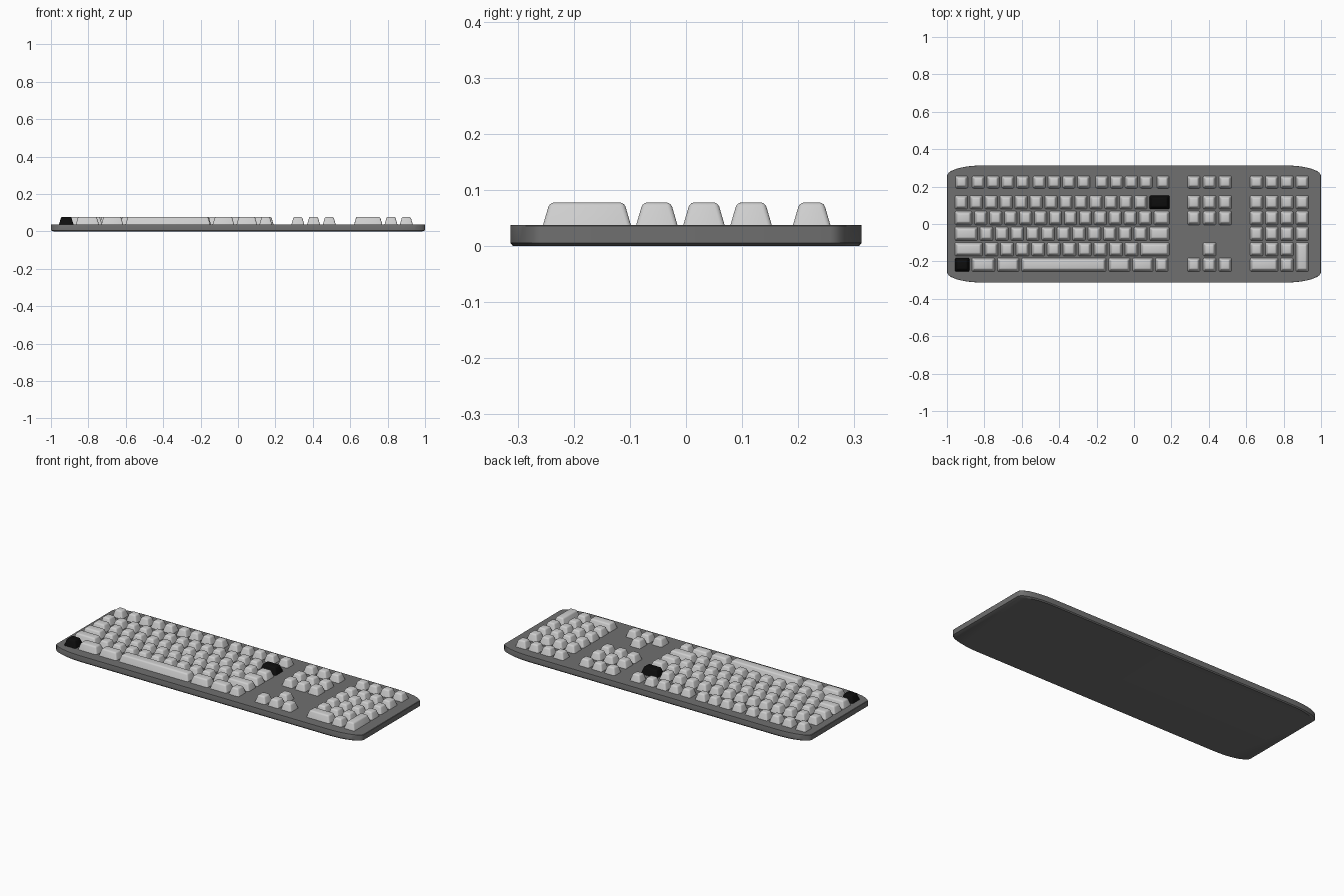
import bpy, bmesh, math

cube = bpy.data.objects.get("Cube")
if cube:
    bpy.data.objects.remove(cube)


def material(name, r, g, b):
    mat = bpy.data.materials.new(name)
    mat.use_nodes = True
    mat.diffuse_color = (r, g, b, 1)
    mat.node_tree.nodes["Principled BSDF"].inputs["Base Color"].default_value = (r, g, b, 1)
    return mat


CASE = material("case grey", 0.16, 0.16, 0.16)
KEY = material("key light grey", 0.62, 0.62, 0.62)
ACCENT = material("accent black", 0.004, 0.004, 0.004)


def finish(name, bm, mat, angle):
    bmesh.ops.recalc_face_normals(bm, faces=bm.faces)
    mesh = bpy.data.meshes.new(name)
    bm.to_mesh(mesh)
    bm.free()
    mesh.materials.append(mat)
    obj = bpy.data.objects.new(name, mesh)
    bpy.context.collection.objects.link(obj)
    bpy.ops.object.select_all(action="DESELECT")
    bpy.context.view_layer.objects.active = obj
    obj.select_set(True)
    bpy.ops.object.shade_smooth_by_angle(angle=math.radians(angle))


# Case: plate with elliptical corners and a small chamfer underneath
def build_case():
    hx, hy, rx, ry, steps = 1.0, 0.313, 0.19, 0.056, 10
    outline = []
    for quarter, (sx, sy) in enumerate([(1, 1), (-1, 1), (-1, -1), (1, -1)]):
        for i in range(steps + 1):
            a = math.pi / 2 * (quarter + i / steps)
            outline.append((sx * (hx - rx) + rx * math.cos(a),
                            sy * (hy - ry) + ry * math.sin(a)))
    bm = bmesh.new()
    rings = [[bm.verts.new((x * s, y * s, z)) for x, y in outline]
             for s, z in [(0.985, 0), (1, 0.006), (1, 0.036), (0.998, 0.038)]]
    bm.faces.new(rings[0])
    bm.faces.new(rings[-1])
    n = len(outline)
    for low, high in zip(rings, rings[1:]):
        for i in range(n):
            j = (i + 1) % n
            bm.faces.new((low[i], low[j], high[j], high[i]))
    finish("case", bm, CASE, 30)


# Keycap: tapered block with rounded sides and top
def add_key(bm, x, y, w, d):
    z0, z1, inset = 0.037, 0.078, 0.012
    loops = []
    for z, t in [(z0, 0), (z1, inset)]:
        loops.append([bm.verts.new((x + sx * (w / 2 - t), y + sy * (d / 2 - t), z))
                      for sx, sy in [(-1, -1), (1, -1), (1, 1), (-1, 1)]])
    low, high = loops
    bm.faces.new(low[::-1])
    top = bm.faces.new(high)
    for i in range(4):
        j = (i + 1) % 4
        bm.faces.new((low[i], low[j], high[j], high[i]))
    edges = list(top.edges) + [bm.edges.get((a, b)) for a, b in zip(low, high)]
    bmesh.ops.bevel(bm, geom=edges, offset=0.008, segments=3, profile=0.5, affect="EDGES")


ROWS = [0.224, 0.116, 0.032, -0.052, -0.135, -0.218]
DEPTH, GAP, LEFT, UNIT = 0.074, 0.013, -0.957, 0.08


def key_group(name, keys, mat=KEY):
    bm = bmesh.new()
    for x, row, w in keys:
        add_key(bm, x, ROWS[row], w, 0.067 if row == 0 else DEPTH)
    finish(name, bm, mat, 50)


def run(row, widths):
    """Lay keys side by side from the left margin; widths are in key units."""
    x, keys = LEFT, []
    for w in widths:
        keys.append((x + (w * UNIT - GAP) / 2, row, w * UNIT - GAP))
        x += w * UNIT
    return keys


build_case()

# Function row: single key, three groups of four, single key
function_x = [-0.922, 0.155] + [s + i * 0.079 for s in (-0.832, -0.506, -0.172) for i in range(4)]
key_group("function_keys", [(x, 0, 0.067) for x in function_x])

# Main block rows, with the two dark accent keys kept apart
number_row = run(1, [1] * 13 + [1.5])
bottom_row = run(5, [1.13, 1.7, 1.62, 5.82, 1.6, 1.53, 1.0])
key_group("number_keys", number_row[:-1])
key_group("upper_letter_keys", run(2, [1.3] + [1] * 12 + [1.2]))
key_group("home_letter_keys", run(3, [1.67] + [1.03] * 11 + [1.49]))
key_group("lower_letter_keys", run(4, [2] + [1.04] * 10 + [2.09]))
key_group("bottom_keys", bottom_row[1:])
key_group("backspace_key", number_row[-1:], ACCENT)
key_group("corner_key", bottom_row[:1], ACCENT)

# Navigation cluster and arrow keys
nav_x = [0.32, 0.404, 0.488]
key_group("navigation_keys", [(x, r, 0.069) for r in range(3) for x in nav_x])
key_group("arrow_keys", [(nav_x[1], 4, 0.069)] + [(x, 5, 0.069) for x in nav_x])

# Number pad, with a wide zero key and a tall enter key
pad_x = [0.655, 0.737, 0.818, 0.9]
pad = [(x, r, 0.069) for r in range(4) for x in pad_x]
pad += [(x, 4, 0.069) for x in pad_x[:3]]
pad += [((pad_x[0] + pad_x[1]) / 2, 5, 0.15), (pad_x[2], 5, 0.069)]
key_group("number_pad_keys", pad)

bm = bmesh.new()
add_key(bm, pad_x[3], (ROWS[4] + ROWS[5]) / 2, 0.069, ROWS[4] - ROWS[5] + DEPTH)
finish("pad_enter_key", bm, KEY, 50)
